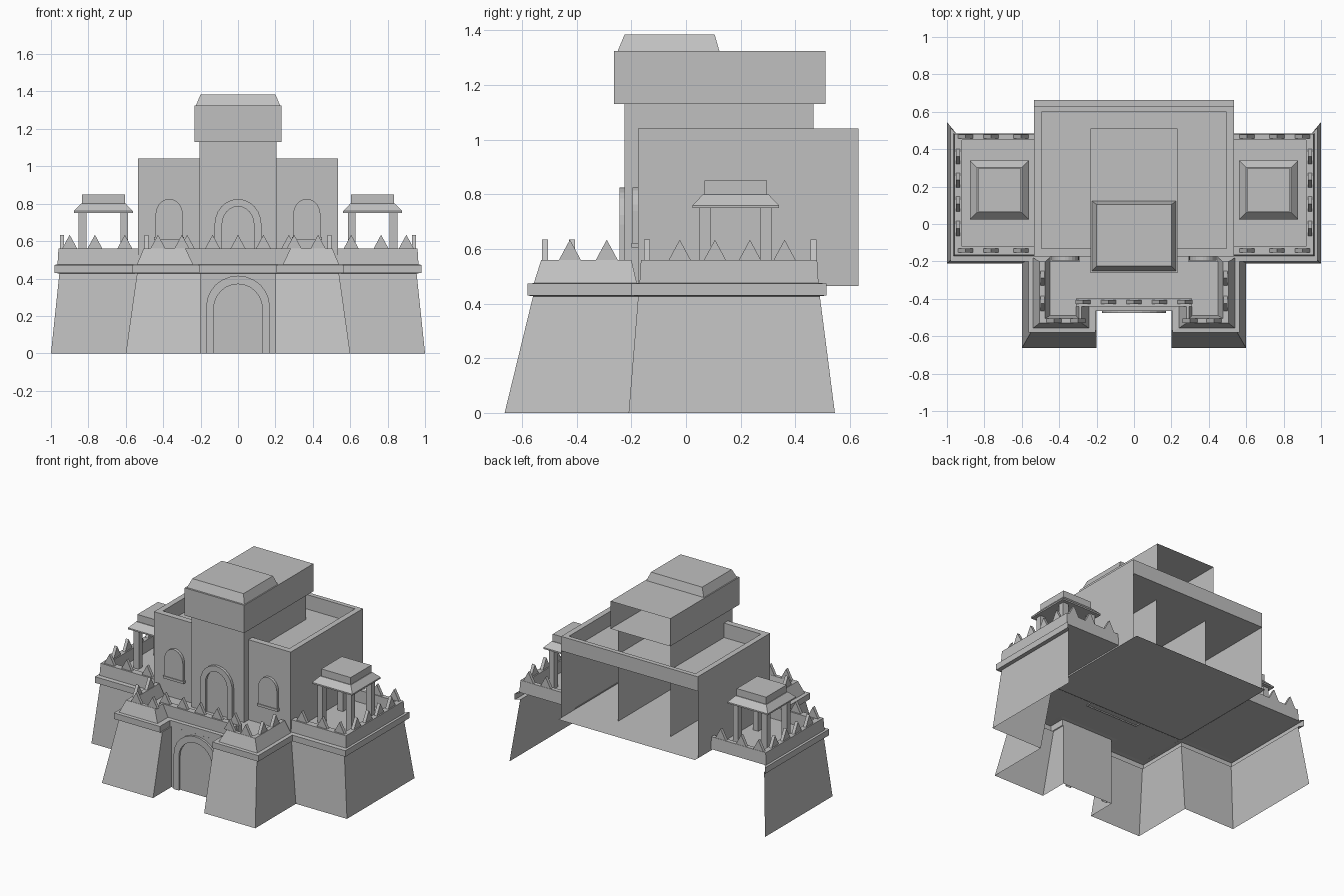
import bpy
import math

old = bpy.data.objects.get("Cube")
if old:
    bpy.data.objects.remove(old, do_unlink=True)

stone = bpy.data.materials.new("grey stone")
stone.use_nodes = True
GREY = (0.53, 0.53, 0.53, 1)
stone.diffuse_color = GREY
stone.node_tree.nodes["Principled BSDF"].inputs["Base Color"].default_value = GREY


def make(name, verts, faces):
    mesh = bpy.data.meshes.new(name)
    mesh.from_pydata(verts, [], faces)
    mesh.materials.append(stone)
    obj = bpy.data.objects.new(name, mesh)
    bpy.context.collection.objects.link(obj)
    return obj


def loft(name, rails):
    """Sheet through several (path, height) rails, each path running clockwise."""
    n = len(rails[0][0])
    verts = [(x, y, z) for path, z in rails for x, y in path]
    faces = []
    for r in range(len(rails) - 1):
        for i in range(n - 1):
            a, b = r * n + i, (r + 1) * n + i
            faces.append((a, b, b + 1, a + 1))
    return make(name, verts, faces)


def flip(path):
    return [(-x, y) for x, y in reversed(path)]


def whole(path):
    return path + flip(path)


def rect(x0, x1, y0, y1):
    return [(x0, y0), (x1, y0), (x1, y1), (x0, y1)]


def prism(name, low, z0, z1, high=None):
    """Closed solid between two counter-clockwise outlines."""
    n = len(low)
    verts = [(x, y, z0) for x, y in low] + [(x, y, z1) for x, y in high or low]
    faces = [tuple(reversed(range(n))), tuple(range(n, 2 * n))]
    for i in range(n):
        j = (i + 1) % n
        faces.append((i, j, n + j, n + i))
    return make(name, verts, faces)


def sheet(name, outline, z):
    return make(name, [(x, y, z) for x, y in outline], [tuple(range(len(outline)))])


def merlon(x, y, along_x):
    w, t = 0.04, 0.011
    prof = [(-w, 0.56), (w, 0.56), (0, 0.634)]
    verts = []
    for s in (-t, t):
        for u, z in prof:
            verts.append((x + u, y + s, z) if along_x else (x - s, y + u, z))
    make("merlon", verts, [(0, 1, 2), (5, 4, 3), (0, 3, 4, 1), (1, 4, 5, 2), (2, 5, 3, 0)])


def arch(cx, half, z0, spring, top, steps=12):
    pts = [(cx + half, z0)]
    for i in range(steps + 1):
        a = math.pi * i / steps
        pts.append((cx + half * math.cos(a), spring + (top - spring) * math.sin(a)))
    return pts + [(cx - half, z0)]


def arch_frame(name, outer, inner, y0, y1):
    n = len(outer)
    loops = [(outer, y1), (outer, y0), (inner, y0), (inner, y1)]
    verts = [(x, y, z) for pts, y in loops for x, z in pts]
    faces = []
    for r in range(3):
        for i in range(n - 1):
            a, b = r * n + i, (r + 1) * n + i
            faces.append((a, a + 1, b + 1, b))
    make(name, verts, faces)


# Battered base walls, open at the back and underneath
foot = [(1, .545), (1, -.21), (.6, -.21), (.6, -.664), (.2, -.664), (.2, -.46)]
head = [(.955, .49), (.955, -.175), (.54, -.175), (.54, -.56), (.2, -.56), (.2, -.46)]
loft("base_walls", [(whole(foot), 0), (whole(head), .427)])

# Projecting ledge around the terraces, an open moulding
ledge = [(.98, .515), (.98, -.2), (.565, -.2), (.565, -.58), (.205, -.58), (.205, -.465)]
inset = [(.955, .485), (.955, -.16), (.53, -.16), (.53, -.545), (.25, -.545), (.25, -.43)]
loft("ledge", [(whole(head), .427), (whole(ledge), .43), (whole(ledge), .473), (whole(inset), .476)])

# Terrace floors
terrace = [(.535, -.17), (.535, -.55), (.24, -.55), (.24, -.435)]
sheet("front_terrace_floor", list(reversed(whole(terrace))), .475)
for side, x0, x1 in (("left", .53, .965), ("right", -.965, -.53)):
    sheet(side + "_wing_floor", rect(x0, x1, -.17, .485), .475)

# Gate arch
arch_frame("gate_frame", arch(0, .17, 0, .25, .415), arch(0, .13, 0, .24, .37), -.476, -.46)

# Terrace parapets, mirrored
tower_rails = [
    ([(.54, -.18), (.54, -.557), (.24, -.557), (.24, -.42)], .475),
    ([(.505, -.2), (.505, -.53), (.28, -.53), (.28, -.42)], .56),
    ([(.475, -.2), (.475, -.505), (.295, -.505), (.295, -.42)], .56),
    ([(.45, -.18), (.45, -.49), (.31, -.49), (.31, -.42)], .475),
]
wing_out = [(.535, .485), (.965, .485), (.965, -.17), (.535, -.17)]
wing_top = [(.535, .48), (.96, .48), (.96, -.165), (.535, -.165)]
wing_in = [(.535, .45), (.92, .45), (.92, -.12), (.535, -.12)]
wing_rails = [(wing_out, .475), (wing_top, .56), (wing_in, .56), (wing_in, .475)]
for part, rails in (("tower_parapet", tower_rails), ("wing_parapet", wing_rails)):
    loft("left_" + part, rails)
    loft("right_" + part, [(flip(p), z) for p, z in rails])
prism("centre_parapet", rect(-.31, .31, -.44, -.397), .475, .56)

# Pointed merlons
for s in (-1, 1):
    for x in (.9, .765, .605):
        for y in (-.142, .467):
            merlon(s * x, y, True)
    for y in (-.023, .106, .234, .361):
        merlon(s * .94, y, False)
    for y in (-.29, -.425):
        merlon(s * .49, y, False)
    for x in (.428, .3):
        merlon(s * x, -.517, True)
for i in range(-2, 3):
    merlon(i * .136, -.418, True)

# Hall with sunken roof, open at the back
hall = whole([(.535, .632), (.535, -.175)])
hall_in = whole([(.495, .632), (.495, -.132)])
loft("hall_walls", [(hall, .465), (hall, 1.042), (hall_in, 1.042), (hall_in, .94)])
sheet("hall_roof", rect(-.535, .535, -.175, .632), .94)
prism("hall_back_beam", rect(-.535, .535, .6, .632), .94, 1.042)
sheet("hall_floor", rect(-.535, .535, -.175, .664), .466)

# Central keep and its overhanging upper storey
keep = whole([(.205, .467), (.205, -.225)])
loft("keep_walls", [(keep, .466), (keep, 1.13)])
upper = whole([(.233, .51), (.233, -.263)])
loft("upper_storey", [(upper, 1.13), (upper, 1.325)])
sheet("upper_roof", rect(-.233, .233, -.263, .51), 1.325)
sheet("upper_floor", rect(-.233, .233, -.263, .51), 1.13)
prism("roof_cap", rect(-.225, .225, -.25, .122), 1.325, 1.385, rect(-.2, .2, -.225, .105))

# Arched openings of the keep and hall
arch_frame("keep_frame", arch(0, .125, .475, .69, .825), arch(0, .085, .475, .69, .785), -.244, -.225)
for s in (-1, 1):
    cx = s * .368
    pts = arch(cx, .073, .62, .74, .826)
    n = len(pts)
    verts = [(x, y, z) for y in (-.195, -.175) for x, z in pts]
    sides = [(i, n + i, n + (i + 1) % n, (i + 1) % n) for i in range(n)]
    make("hall_window", verts, [tuple(reversed(range(n)))] + sides)
    prism("window_sill", rect(cx - .08, cx + .08, -.2, -.175), .605, .622)

# Rooftop pavilions
for s in (-1, 1):
    cx, cy = s * .72, .182

    def square(h, dx=0, dy=0):
        return rect(cx + dx - h, cx + dx + h, cy + dy - h, cy + dy + h)

    for dx in (-.112, .112):
        for dy in (-.112, .112):
            prism("pavilion_post", square(.021, dx, dy), .475, .755)
    prism("pavilion_eave", square(.158), .75, .76)
    prism("pavilion_slope", square(.158), .76, .8, square(.12))
    prism("pavilion_top", square(.115), .8, .85)
